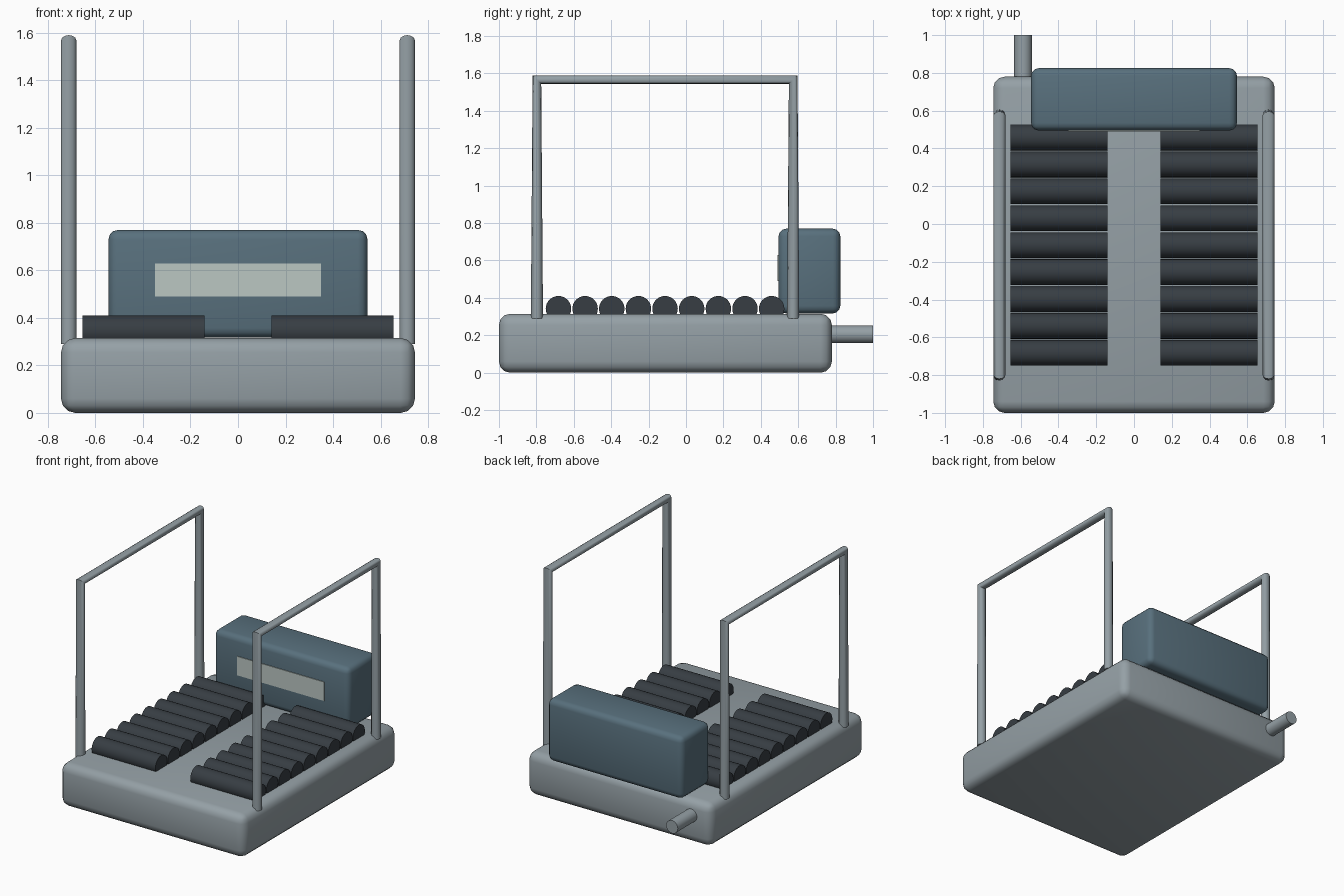
import bpy
import math

if "Cube" in bpy.data.objects:
    bpy.data.objects.remove(bpy.data.objects["Cube"])


def material(name, rgb):
    m = bpy.data.materials.new(name)
    m.diffuse_color = (*rgb, 1)
    m.use_nodes = True
    m.node_tree.nodes["Principled BSDF"].inputs["Base Color"].default_value = m.diffuse_color
    return m


STEEL = material("light_steel", (0.30, 0.352, 0.38))
SLATE = material("slate_blue", (0.098, 0.162, 0.205))
RUBBER = material("dark_rubber", (0.038, 0.047, 0.056))
SCREEN = material("pale_screen", (0.50, 0.57, 0.545))


def finish(name, mat):
    ob = bpy.context.object
    ob.name = name
    ob.data.materials.clear()
    ob.data.materials.append(mat)
    bpy.ops.object.shade_smooth_by_angle(angle=math.radians(35))
    return ob


def box(name, lo, hi, mat, bevel=0):
    bpy.ops.mesh.primitive_cube_add(
        size=1, location=[(a + b) / 2 for a, b in zip(lo, hi)])
    ob = bpy.context.object
    ob.scale = [b - a for a, b in zip(lo, hi)]
    bpy.ops.object.transform_apply(location=False, rotation=False, scale=True)
    if bevel:
        mod = ob.modifiers.new("rounded_edges", "BEVEL")
        mod.width, mod.segments = bevel, 3
        bpy.ops.object.modifier_apply(modifier=mod.name)
    return finish(name, mat)


def cylinder(name, center, radius, length, rot, mat):
    bpy.ops.mesh.primitive_cylinder_add(
        vertices=32, radius=radius, depth=length, location=center, rotation=rot)
    return finish(name, mat)


def tube(name, points, radius, mat):
    cu = bpy.data.curves.new(name, "CURVE")
    cu.dimensions = "3D"
    cu.bevel_depth, cu.bevel_resolution, cu.use_fill_caps = radius, 4, True
    sp = cu.splines.new("POLY")
    sp.points.add(len(points) - 1)
    for p, co in zip(sp.points, points):
        p.co = (*co, 1)
    ob = bpy.data.objects.new(name, cu)
    bpy.context.collection.objects.link(ob)
    bpy.ops.object.select_all(action="DESELECT")
    ob.select_set(True)
    bpy.context.view_layer.objects.active = ob
    bpy.ops.object.convert(target="MESH")
    return finish(name, mat)


# Base tray and rear control box with its display
box("base", (-0.745, -1.0, 0), (0.745, 0.78, 0.315), STEEL, 0.06)
box("control_box", (-0.545, 0.495, 0.317), (0.545, 0.825, 0.77), SLATE, 0.04)
box("display", (-0.35, 0.49, 0.49), (0.35, 0.498, 0.628), SCREEN)

for side, s in (("left", -1), ("right", 1)):
    # Bank of foot rollers
    for i in range(9):
        cylinder(f"{side}_roller_{i + 1}", (s * 0.398, -0.682 + i * 0.1425, 0.342),
                 0.068, 0.514, (0, math.pi / 2, 0), RUBBER)
    # Hand rail
    x = s * 0.7125
    tube(f"{side}_hand_rail", [(x, -0.797, 0.29), (x, -0.797, 1.567),
                               (x, 0.573, 1.567), (x, 0.573, 0.29)], 0.0325, STEEL)

# Rear outlet pipe
cylinder("outlet_pipe", (-0.587, 0.86, 0.205), 0.047, 0.28, (math.pi / 2, 0, 0), STEEL)
